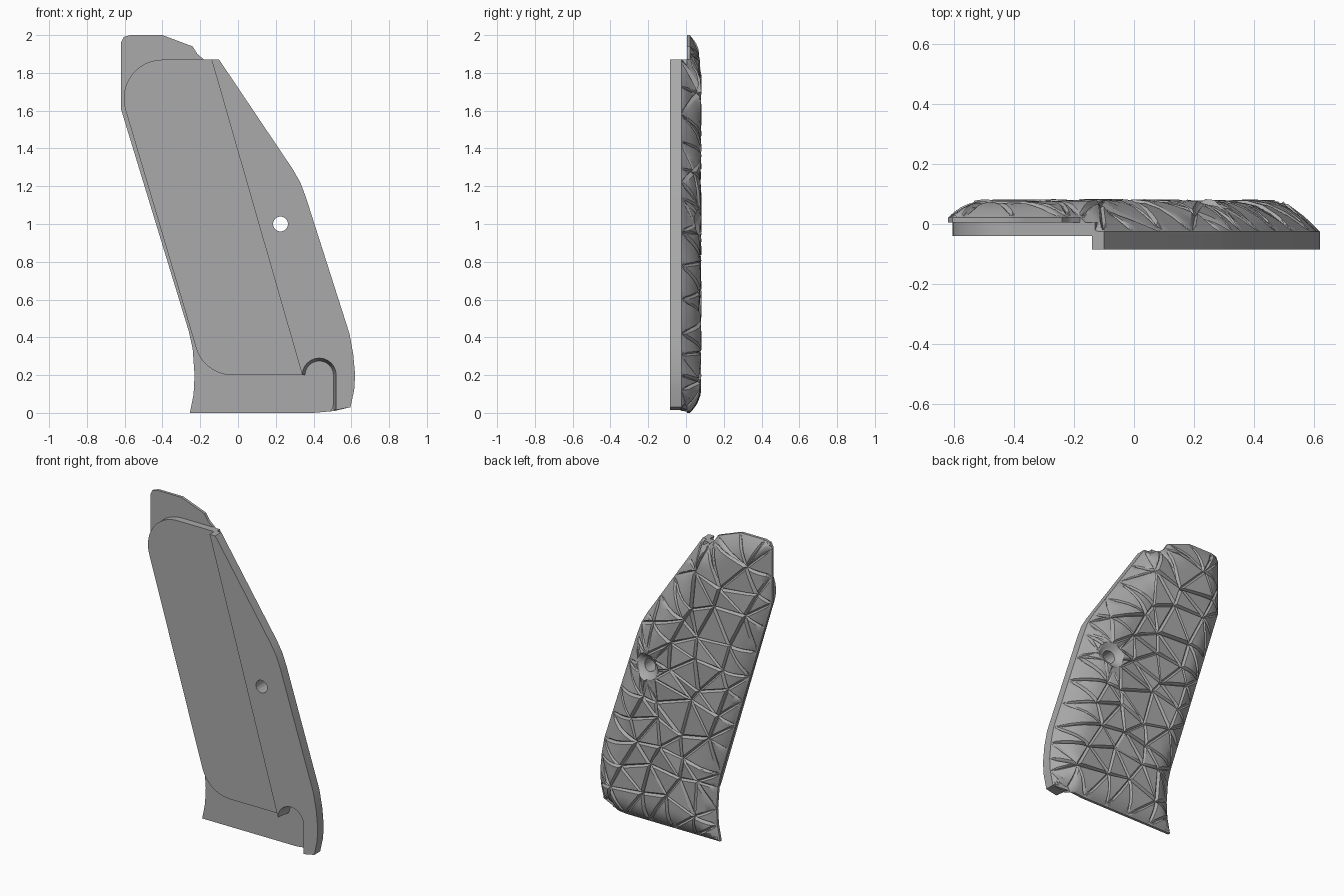
import bpy, bmesh, math, random
from mathutils import Vector
from mathutils.geometry import delaunay_2d_cdt, intersect_point_line

cube = bpy.data.objects.get("Cube")
if cube:
    bpy.data.objects.remove(cube)
random.seed(7)

grey = bpy.data.materials.new("matte_grey")
grey.use_nodes = True
grey.diffuse_color = (0.4, 0.4, 0.4, 1)
grey.node_tree.nodes["Principled BSDF"].inputs["Base Color"].default_value = (0.4, 0.4, 0.4, 1)

HOLE, HOLE_R = Vector((0.225, 1.0)), 0.04
FLOOR, RAIL_BACK, RAIL_FRONT = 0.005, -0.025, -0.085

# Outline shared by the parts, in x and z
right_edge = [(-0.1, 1.87), (0.29, 1.29), (0.33, 1.22), (0.36, 1.14), (0.59, 0.42),
              (0.61, 0.31), (0.62, 0.2), (0.615, 0.12), (0.595, 0.03), (0.51, 0.01)]
left_edge = [(0.4, 0), (-0.255, 0), (-0.235, 0.1), (-0.23, 0.2), (-0.24, 0.34), (-0.26, 0.43),
             (-0.62, 1.61), (-0.62, 1.96), (-0.605, 1.99), (-0.57, 2), (-0.4, 2),
             (-0.24, 1.94), (-0.215, 1.9), (-0.18, 1.87)]
outline = [Vector(p) for p in right_edge + left_edge]


def arc(cx, cz, r, a0, a1, n):
    """Points on a circular arc, angles in degrees."""
    angles = [math.radians(a0 + (a1 - a0) * i / n) for i in range(n + 1)]
    return [(cx + r * math.cos(a), cz + r * math.sin(a)) for a in angles]


def sides(loop):
    return list(zip(loop, loop[1:] + loop[:1]))


def inside(p):
    hit = False
    for a, b in sides(outline):
        if (a.y > p.y) != (b.y > p.y) and p.x < a.x + (p.y - a.y) * (b.x - a.x) / (b.y - a.y):
            hit = not hit
    return hit


def edge_distance(p):
    best = 9
    for a, b in sides(outline):
        q, t = intersect_point_line(p, a, b)
        q = a.lerp(b, min(1, max(0, t)))
        best = min(best, (p - Vector((q[0], q[1]))).length)
    return best


def clamp(v):
    return min(1, max(0, v))


def dome(p, d):
    """Height of the rounded outer face at a point."""
    limit = -0.13 + (1.87 - p.y) * 0.2814
    if p.y < 0.25:
        limit = max(limit, 0.52)
    side = clamp((p.x - limit) / 0.05 + 1)
    rim = 0.022 + (RAIL_BACK - 0.022) * side
    t = clamp(d / (0.12 + 0.06 * side))
    sink = 0.03 * clamp((0.08 - (p - HOLE).length) / 0.035)
    return rim + (0.074 - rim) * math.sin(t * math.pi / 2) - sink


def finish(name, bm, angle=30):
    bmesh.ops.recalc_face_normals(bm, faces=bm.faces)
    mesh = bpy.data.meshes.new(name)
    bm.to_mesh(mesh)
    bm.free()
    mesh.materials.append(grey)
    ob = bpy.data.objects.new(name, mesh)
    bpy.context.collection.objects.link(ob)
    bpy.ops.object.select_all(action='DESELECT')
    ob.select_set(True)
    bpy.context.view_layer.objects.active = ob
    bpy.ops.object.shade_smooth_by_angle(angle=math.radians(angle))
    return ob


def prism(name, front, y0, back, depths):
    """Closed slab between a front loop and a back loop with its own depths."""
    bm = bmesh.new()
    f = [bm.verts.new((x, y0, z)) for x, z in front]
    b = [bm.verts.new((x, y, z)) for (x, z), y in zip(back, depths)]
    n = len(f)
    for i in range(n):
        j = (i + 1) % n
        bm.faces.new((f[i], f[j], b[j], b[i]))
    bm.faces.new(f)
    bm.faces.new(b)
    return finish(name, bm)


# Scatter facet corners: rim, interior, screw hole and its countersink
points = []
for a, b in sides(outline):
    n = max(1, round((b - a).length / 0.18))
    points += [a.lerp(b, i / n) for i in range(n)]
rim_count = len(points)
links = [(i, (i + 1) % rim_count) for i in range(rim_count)]
for i in range(16):
    links.append((rim_count + i, rim_count + (i + 1) % 16))
points += [HOLE + Vector(p) for p in arc(0, 0, HOLE_R, 0, 337.5, 15)]
points += [HOLE + Vector(p) for p in arc(0, 0, 0.08, 0, 315, 7)]
step = 0.18
for row in range(13):
    for col in range(9):
        p = Vector((-0.7 + step * (col + row % 2 / 2), 0.02 + row * step * 0.9))
        p += Vector((random.uniform(-1, 1), random.uniform(-1, 1))) * 0.055
        if inside(p) and edge_distance(p) > 0.07 and (p - HOLE).length > 0.13:
            points.append(p)
cdt = delaunay_2d_cdt(points, links, [], 0, 0.0001)

# Outer shell: every triangle becomes a tilted facet framed by a groove
bm = bmesh.new()
relief = bm.verts.layers.float.new("relief")
base = [bm.verts.new((p.x, 0, p.y)) for p in cdt[0]]
for v in base:
    v[relief] = -0.014 if (Vector((v.co.x, v.co.z)) - HOLE).length > 0.1 else 0
for face in cdt[2]:
    tri = [cdt[0][i] for i in face]
    mid = sum(tri, Vector((0, 0))) / 3
    corner = [base[i] for i in reversed(face)]
    if not inside(mid) or (mid - HOLE).length < HOLE_R * 0.95:
        continue
    if (mid - HOLE).length < 0.08:
        bm.faces.new(corner)
        continue
    a, b, c = [v.co.copy() for v in corner]
    la, lb, lc = (b - c).length, (c - a).length, (a - b).length
    centre = (a * la + b * lb + c * lc) / (la + lb + lc)
    radius = (b - a).cross(c - a).length / (la + lb + lc)
    k = min(0.5, 0.010 / max(radius, 0.001))
    inner = [bm.verts.new(v.co.lerp(centre, k)) for v in corner]
    for v in inner:
        v[relief] = random.uniform(-0.006, 0.009)
    bm.faces.new(inner)
    for i in range(3):
        j = (i + 1) % 3
        bm.faces.new((corner[i], corner[j], inner[j], inner[i]))
bmesh.ops.delete(bm, geom=[v for v in bm.verts if not v.link_faces], context='VERTS')
bmesh.ops.triangulate(bm, faces=bm.faces)
bmesh.ops.subdivide_edges(bm, edges=bm.edges, cuts=3, use_grid_fill=True)
for v in bm.verts:
    p = Vector((v.co.x, v.co.z))
    d = edge_distance(p)
    v.co.y = dome(p, d) + v[relief] * clamp(d / 0.04)
# Walls around the rim and through the hole
rim = [e for e in bm.edges if e.is_boundary]
walls = bmesh.ops.extrude_edge_only(bm, edges=rim)
for v in walls["geom"]:
    if isinstance(v, bmesh.types.BMVert):
        near = (Vector((v.co.x, v.co.z)) - HOLE).length < 0.06
        v.co.y = -0.06 if near else min(FLOOR, v.co.y - 0.005)
finish("textured_shell", bm, 25)

# Flat inner floor of the top lip and the bottom recess
bm = bmesh.new()
floor = [(0.51, 0.01)] + left_edge + [(-0.13, 1.86), (0.3, 0.33), (0.5, 0.31), (0.53, 0.2)]
bm.faces.new([bm.verts.new((x, FLOOR, z)) for x, z in floor])
finish("inner_floor", bm)

# Inner plate with rounded corners
plate = [(-0.13, 1.87), (-0.38, 1.87)] + arc(-0.4, 1.665, 0.205, 90, 195, 12)
plate += arc(-0.03, 0.4, 0.2, 195, 270, 10) + [(0.35, 0.2)]
prism("inner_plate", plate, -0.04, plate, [FLOOR] * len(plate))

# Raised rail with a filleted pocket at its lower end
def rail_loop(r):
    pocket = arc(0.43, 0.2, r, 0, 180, 12)
    return right_edge[:-1] + [(0.43 + r, 0.015)] + pocket + [(-0.14, 1.87)]


front, back = rail_loop(0.09), rail_loop(0.075)
first = len(right_edge) - 1
depths = [RAIL_BACK] * first + [FLOOR] * (len(front) - first - 1) + [RAIL_BACK]
rail = prism("raised_rail", front, RAIL_FRONT, back, depths)

# Screw hole through the rail
bpy.ops.mesh.primitive_cylinder_add(vertices=16, radius=HOLE_R, depth=0.4,
                                    location=(HOLE.x, 0, HOLE.y), rotation=(math.pi / 2, 0, 0))
cutter = bpy.context.object
cutter.name = "hole_cutter"
cut = rail.modifiers.new("screw_hole", 'BOOLEAN')
cut.object, cut.operation, cut.solver = cutter, 'DIFFERENCE', 'EXACT'
cutter.hide_render = True
cutter.hide_set(True)
